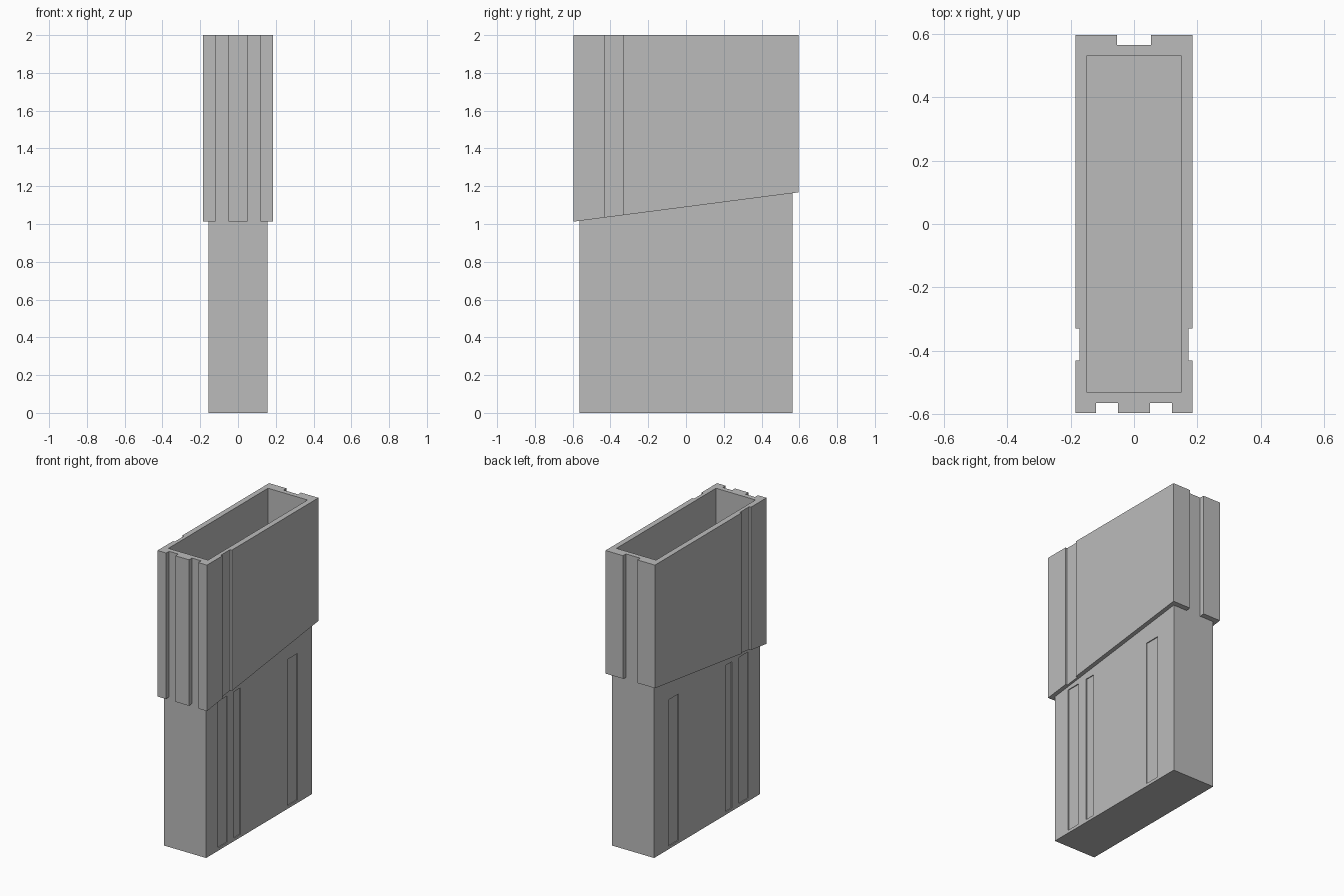
import bpy
import bmesh

cube = bpy.data.objects.get("Cube")
if cube:
    bpy.data.objects.remove(cube, do_unlink=True)

grey = bpy.data.materials.new("plain_grey")
grey.use_nodes = True
grey.diffuse_color = (0.5, 0.5, 0.5, 1)
grey.node_tree.nodes["Principled BSDF"].inputs["Base Color"].default_value = (0.5, 0.5, 0.5, 1)

HEIGHT = 2.0
SLEEVE_X, SLEEVE_Y = 0.185, 0.596
BODY_X, BODY_Y = 0.157, 0.565
CAVITY_X, CAVITY_Y = 0.148, 0.532
FLOOR = 0.02


def seam(x, y):
    """Height of the sloping joint between body and sleeve."""
    return 1.09 + 0.13 * y


def prism(name, plan, bottom, top):
    """Extrude a counter-clockwise plan between two height functions."""
    bm = bmesh.new()
    low = [bm.verts.new((x, y, bottom(x, y))) for x, y in plan]
    high = [bm.verts.new((x, y, top(x, y))) for x, y in plan]
    bm.faces.new(low[::-1])
    bm.faces.new(high)
    for i in range(len(plan)):
        j = (i + 1) % len(plan)
        bm.faces.new((low[i], low[j], high[j], high[i]))
    mesh = bpy.data.meshes.new(name)
    bm.to_mesh(mesh)
    bm.free()
    mesh.materials.append(grey)
    obj = bpy.data.objects.new(name, mesh)
    bpy.context.collection.objects.link(obj)
    return obj


def box(name, x0, x1, y0, y1, z0, z1):
    plan = [(x0, y0), (x1, y0), (x1, y1), (x0, y1)]
    return prism(name, plan, lambda x, y: z0, lambda x, y: z1)


def carve(obj, cutters):
    """Subtract every cutter and bake the result."""
    for cutter in cutters:
        cutter.hide_render = True
        mod = obj.modifiers.new("carve", 'BOOLEAN')
        mod.operation = 'DIFFERENCE'
        mod.solver = 'EXACT'
        mod.object = cutter
    bpy.context.view_layer.update()
    graph = bpy.context.evaluated_depsgraph_get()
    baked = bpy.data.meshes.new_from_object(obj.evaluated_get(graph))
    obj.modifiers.clear()
    obj.data = baked
    for cutter in cutters:
        bpy.data.objects.remove(cutter, do_unlink=True)


def cavity():
    return box("cavity_cutter", -CAVITY_X, CAVITY_X, -CAVITY_Y, CAVITY_Y, FLOOR, HEIGHT + 0.1)


# Lower body: slim box with three shallow upright grooves on each broad side
body = prism("lower_body",
             [(-BODY_X, -BODY_Y), (BODY_X, -BODY_Y), (BODY_X, BODY_Y), (-BODY_X, BODY_Y)],
             lambda x, y: 0, seam)
cutters = [cavity()]
for y0, y1 in [(-0.44, -0.34), (-0.267, -0.2), (0.304, 0.41)]:
    for side in (-1, 1):
        x0, x1 = sorted((side * (BODY_X - 0.006), side * (BODY_X + 0.1)))
        cutters.append(box("groove_cutter", x0, x1, y0, y1, 0.02, 1.01))
carve(body, cutters)

# Upper sleeve: channels run its full height, two in front, one behind, one per side
front, back, flank = -BODY_Y, BODY_Y, SLEEVE_X - 0.013
right_half = [
    (0.051, -SLEEVE_Y), (0.051, front), (0.12, front), (0.12, -SLEEVE_Y),
    (SLEEVE_X, -SLEEVE_Y), (SLEEVE_X, -0.43), (flank, -0.43), (flank, -0.33),
    (SLEEVE_X, -0.33), (SLEEVE_X, SLEEVE_Y), (0.054, SLEEVE_Y), (0.054, back),
]
left_half = [(-x, y) for x, y in reversed(right_half)]
sleeve = prism("upper_sleeve", right_half + left_half, seam, lambda x, y: HEIGHT)
carve(sleeve, [cavity()])
